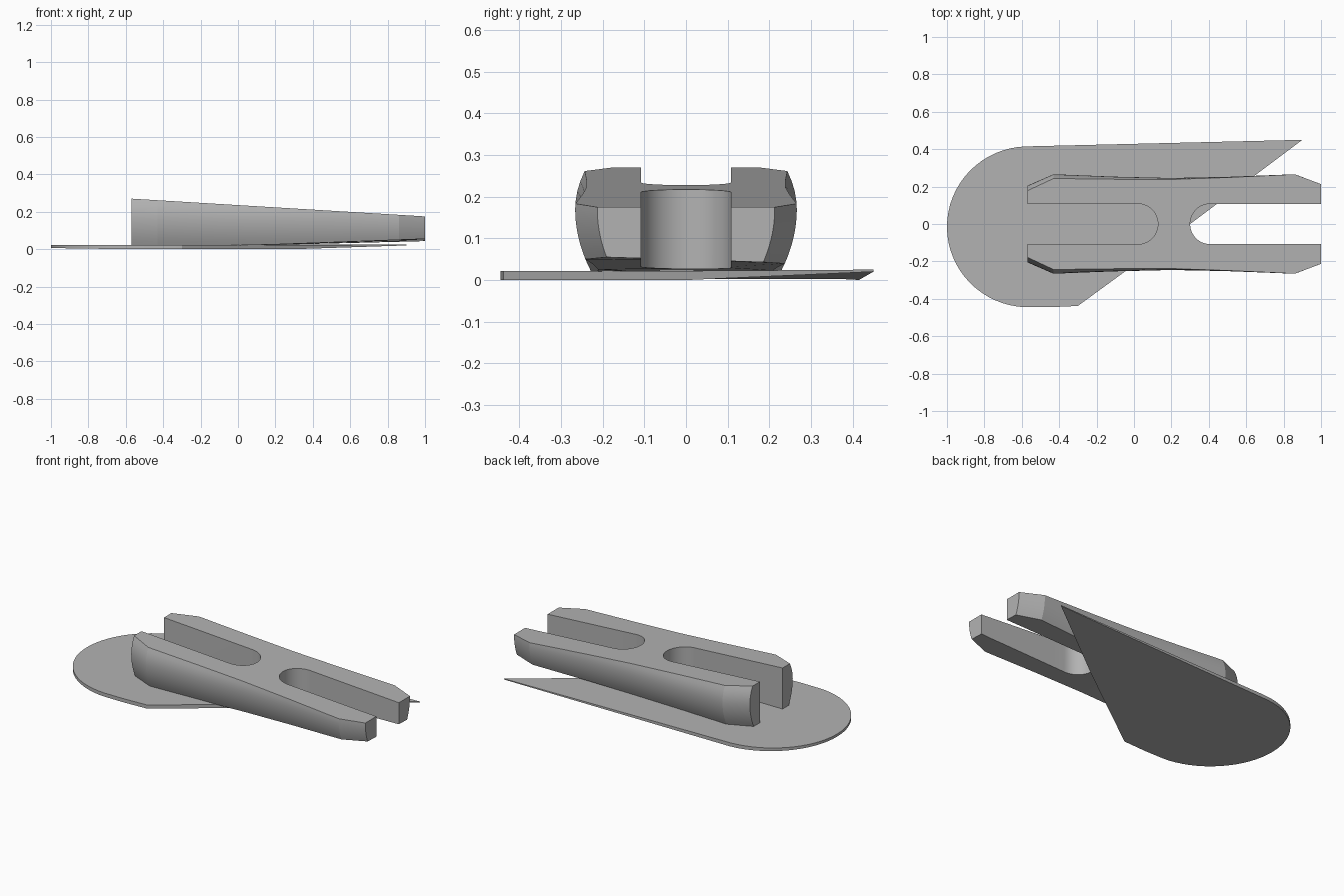
import bpy, bmesh, math

cube = bpy.data.objects.get("Cube")
if cube:
    bpy.data.objects.remove(cube, do_unlink=True)

grey = bpy.data.materials.new("plain grey")
grey.use_nodes = True
color = (0.45, 0.45, 0.45, 1)
grey.diffuse_color = color
grey.node_tree.nodes["Principled BSDF"].inputs["Base Color"].default_value = color


def loft(name, rings):
    """Closed solid through rings that all have the same point count."""
    bm = bmesh.new()
    loops = [[bm.verts.new(p) for p in ring] for ring in rings]
    n = len(loops[0])
    for a, b in zip(loops, loops[1:]):
        for i in range(n):
            j = (i + 1) % n
            bm.faces.new((a[i], a[j], b[j], b[i]))
    bm.faces.new(loops[0])
    bm.faces.new(loops[-1])
    bmesh.ops.recalc_face_normals(bm, faces=bm.faces)
    mesh = bpy.data.meshes.new(name)
    bm.to_mesh(mesh)
    bm.free()
    ob = bpy.data.objects.new(name, mesh)
    bpy.context.collection.objects.link(ob)
    mesh.materials.append(grey)
    return ob


def smooth(ob):
    bpy.ops.object.select_all(action='DESELECT')
    ob.select_set(True)
    bpy.context.view_layer.objects.active = ob
    bpy.ops.object.shade_smooth_by_angle(angle=math.radians(20))


# Thin base plate: round heel, slanted cut to a pointed tip
heel = []
for i in range(33):
    t = math.radians(92 + 176 * i / 32)
    heel.append((-0.565 + 0.435 * math.cos(t), -0.015 + 0.43 * math.sin(t)))
outline = heel + [(-0.45, -0.445), (-0.3, -0.438), (0.3, 0.0), (0.9, 0.45)]


def plate_bottom(x):
    return max(0.0, 0.02 * (x - 0.3) / 0.6, 0.006 * (-0.6 - x) / 0.4)


plate = loft("base_plate", [
    [(x, y, plate_bottom(x)) for x, y in outline],
    [(x, y, 0.022 + max(0, x - 0.3) * 0.005) for x, y in outline]])
smooth(plate)

# Wedge body: half width along x, sides bulging by height
stations = [(-0.57, 0.205), (-0.43, 0.266), (-0.1, 0.253), (0.2, 0.246),
            (0.5, 0.252), (0.86, 0.266), (1.0, 0.213)]


def bulge(z):
    d = z - 0.17
    return -(2.7 if d > 0 else 1.7) * d * d


def section(x, half):
    top = 0.27 - 0.0605 * (x + 0.57)
    rise = max(0, x)
    ring = []
    for side in (1, -1):
        low = 0.018 + rise * (0.031 - 0.006 * side)
        heights = [low + (top - low) * k / 10 for k in range(11)]
        if side < 0:
            heights.reverse()
        ring += [(x, side * (half + bulge(z)), z) for z in heights]
    return ring


body = loft("slotted_wedge", [section(x, h) for x, h in stations])


# Round-ended slots open at both ends of the body
def slot(name, centre, direction):
    pts = [(direction * 1.5, -0.108), (direction * 1.5, 0.108)]
    for i in range(25):
        t = math.pi * (0.5 - i / 24)
        pts.append((centre - direction * 0.108 * math.cos(t), 0.108 * math.sin(t)))
    cutter = loft(name, [[(x, y, z) for x, y in pts] for z in (-0.2, 0.5)])
    mod = body.modifiers.new(name, 'BOOLEAN')
    mod.operation = 'DIFFERENCE'
    mod.solver = 'EXACT'
    mod.object = cutter
    bpy.ops.object.select_all(action='DESELECT')
    bpy.context.view_layer.objects.active = body
    body.select_set(True)
    bpy.ops.object.modifier_apply(modifier=name)
    bpy.data.objects.remove(cutter, do_unlink=True)


slot("heel_slot", 0.02, -1)
slot("toe_slot", 0.408, 1)
smooth(body)
